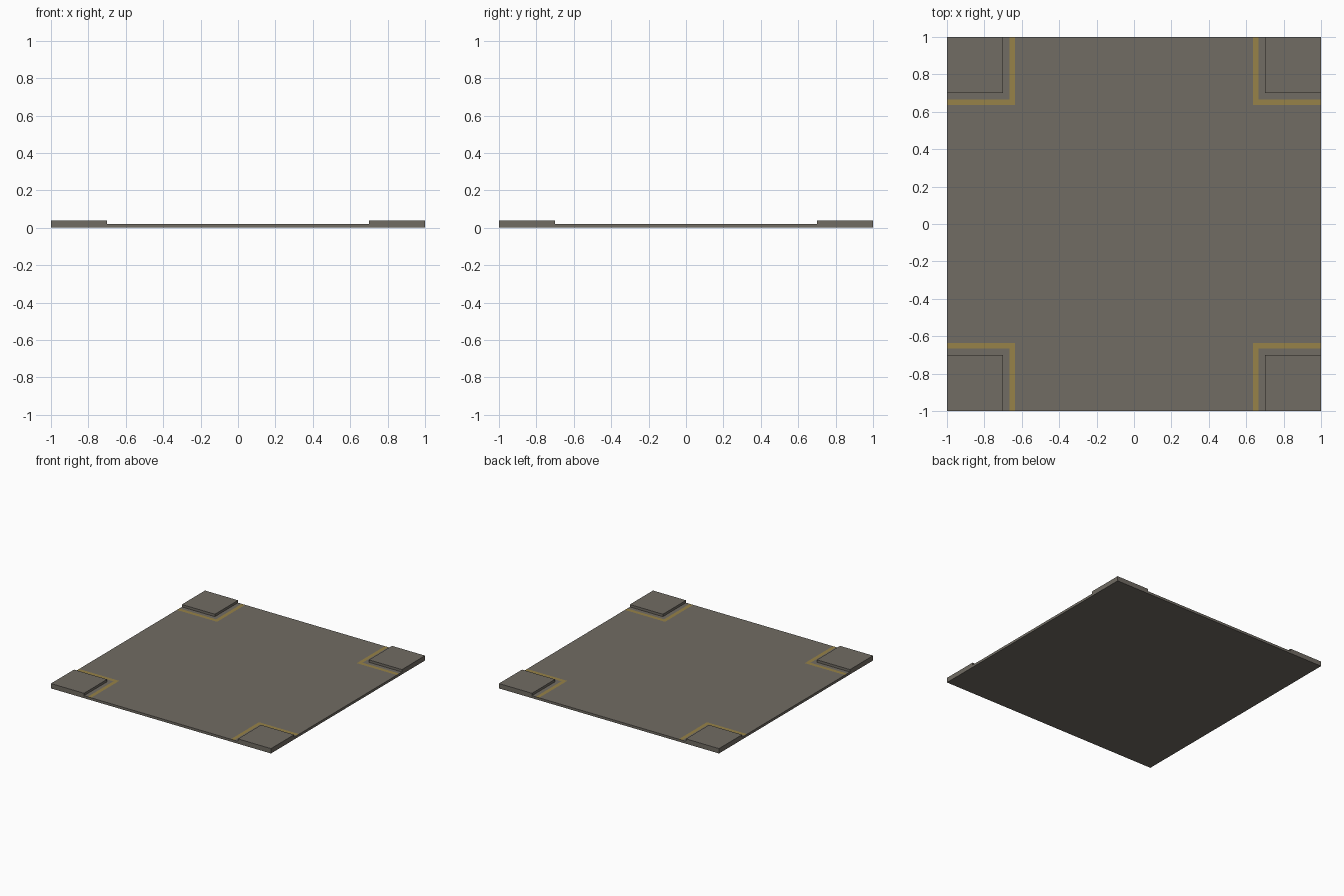
import bpy, bmesh
from mathutils import Matrix, Vector

if "Cube" in bpy.data.objects:
    bpy.data.objects.remove(bpy.data.objects["Cube"])

def material(name, rgb):
    m = bpy.data.materials.new(name)
    m.diffuse_color = (*rgb, 1)
    m.use_nodes = True
    m.node_tree.nodes["Principled BSDF"].inputs["Base Color"].default_value = m.diffuse_color
    return m

grey = material("warm grey", (0.165, 0.15, 0.126))
yellow = material("worn yellow", (0.31, 0.225, 0.065))

def box(name, lo, hi, mats, cuts=()):
    lo, hi = Vector(lo), Vector(hi)
    bm = bmesh.new()
    bmesh.ops.create_cube(bm, size=1, matrix=Matrix.Translation((lo + hi) / 2)
                          @ Matrix.Diagonal((*(hi - lo), 1)))
    for axis in range(2):
        for c in cuts:
            co, no = Vector((0, 0, 0)), Vector((0, 0, 0))
            co[axis], no[axis] = c, 1
            bmesh.ops.bisect_plane(bm, geom=bm.verts[:] + bm.edges[:] + bm.faces[:],
                                   plane_co=co, plane_no=no)
    # painted corner stripes: top faces lying in the L-shaped bands
    if len(mats) > 1:
        for f in bm.faces:
            c = f.calc_center_median()
            if f.normal.z > 0.9 and IN < min(abs(c.x), abs(c.y)) < OUT:
                f.material_index = 1
    me = bpy.data.meshes.new(name)
    bm.to_mesh(me)
    bm.free()
    for m in mats:
        me.materials.append(m)
    ob = bpy.data.objects.new(name, me)
    bpy.context.collection.objects.link(ob)
    return ob

IN, OUT = 0.635, 0.666
T, H, PAD = 0.02, 0.04, 0.7

# floor slab with stripes
box("floor_slab", (-1, -1, 0), (1, 1, T), (grey, yellow), (-OUT, -IN, IN, OUT))

# raised corner pads
for sx in (-1, 1):
    for sy in (-1, 1):
        xs, ys = sorted((sx * PAD, sx)), sorted((sy * PAD, sy))
        name = ("back" if sy > 0 else "front") + ("_right" if sx > 0 else "_left") + "_pad"
        box(name, (xs[0], ys[0], T), (xs[1], ys[1], H), (grey,))
